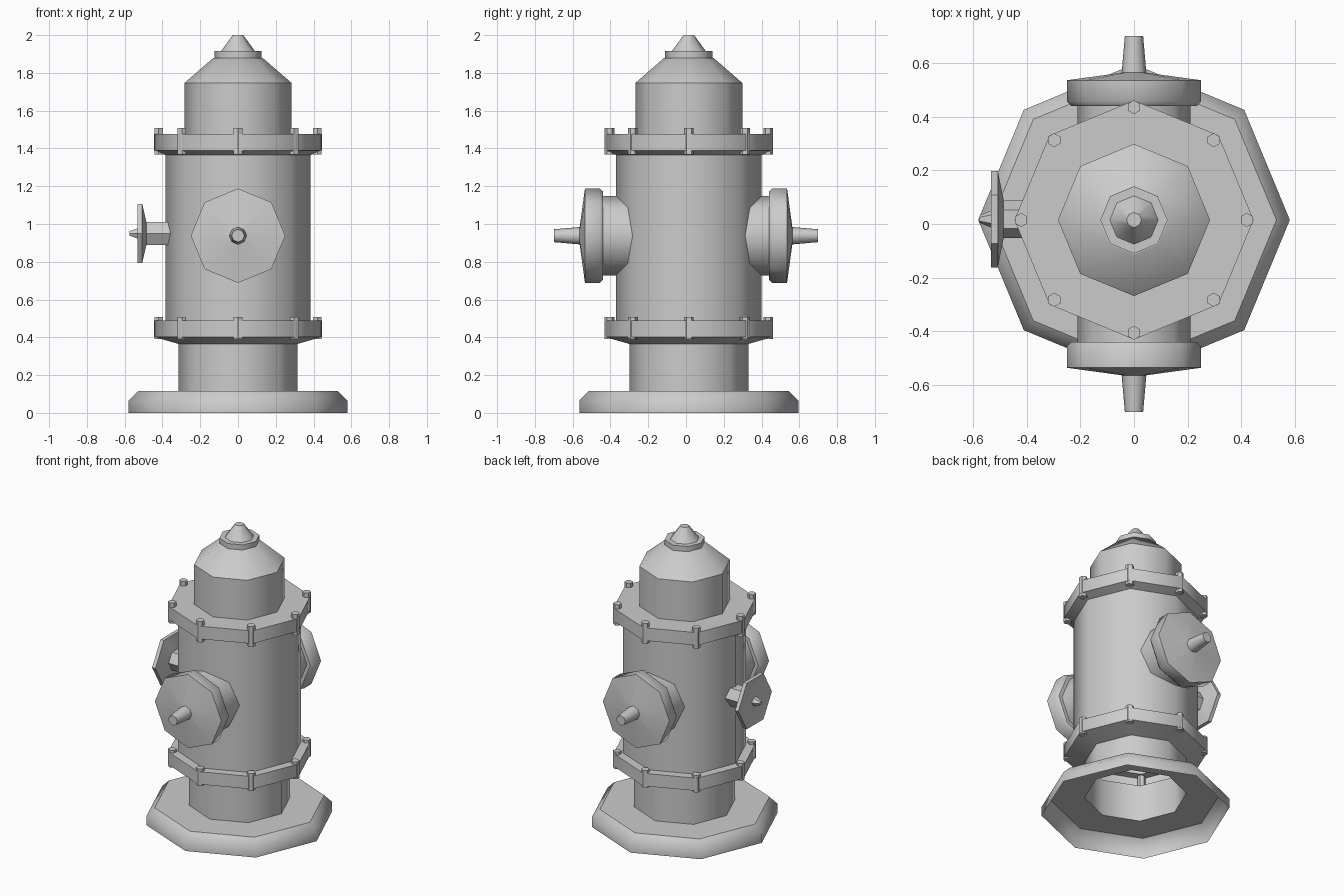
import bpy, bmesh
from math import radians, pi, cos, sin
from mathutils import Matrix

if "Cube" in bpy.data.objects:
    bpy.data.objects.remove(bpy.data.objects["Cube"])

CY = 0.015  # centre of the barrel in y


def lathe(name, profile, sides, matrix, cap_end=True):
    """Revolve (radius, height) points around local z, then place with matrix."""
    bm = bmesh.new()
    rings = []
    for r, h in profile:
        rings.append([bm.verts.new((r * cos(2 * pi * i / sides),
                                    r * sin(2 * pi * i / sides), h))
                      for i in range(sides)])
    for a, b in zip(rings, rings[1:]):
        for i in range(sides):
            j = (i + 1) % sides
            bm.faces.new((a[i], a[j], b[j], b[i]))
    if cap_end:
        bm.faces.new(rings[-1])
    bm.transform(matrix)
    bm.normal_update()
    me = bpy.data.meshes.new(name)
    bm.to_mesh(me)
    bm.free()
    ob = bpy.data.objects.new(name, me)
    bpy.context.collection.objects.link(ob)
    return ob


# Barrel: one hollow shell, open underneath
lathe("barrel", [
    (0.58, 0.0), (0.58, 0.065), (0.53, 0.115), (0.315, 0.115),   # foot
    (0.315, 0.365), (0.445, 0.402), (0.445, 0.488), (0.385, 0.488),  # lower flange
    (0.385, 1.365), (0.445, 1.39), (0.445, 1.477), (0.283, 1.477),   # upper flange
    (0.283, 1.747), (0.13, 1.88), (0.125, 1.88), (0.125, 1.915),     # bonnet
    (0.09, 1.915), (0.028, 2.0)], 8, Matrix.Translation((0, CY, 0)))

# Flange bolts
for label, z0, z1 in (("upper", 1.367, 1.507), ("lower", 0.39, 0.507)):
    for k in range(8):
        a = k * pi / 4
        place = Matrix.Translation((0.42 * cos(a), CY + 0.42 * sin(a), 0)) \
            @ Matrix.Rotation(pi / 2, 4, 'Z')
        lathe(f"{label}_bolt_{k + 1}",
              [(0.001, z0), (0.026, z0), (0.026, z1)], 6, place)

# Front and back hose outlets with caps and stems
outlet = [(0.21, 0.25), (0.21, 0.44), (0.235, 0.44), (0.25, 0.457),
          (0.25, 0.535), (0.046, 0.563), (0.034, 0.70)]
for label, ang in (("front", 90), ("back", -90)):
    lathe(label + "_outlet", outlet, 8,
          Matrix.Translation((0, 0, 0.938)) @ Matrix.Rotation(radians(ang), 4, 'X'))

# Side valve with hexagonal hand wheel, pointing to -x
lathe("side_valve", [
    (0.07, 0.33), (0.07, 0.485), (0.18, 0.507), (0.18, 0.532), (0.15, 0.526),
    (0.032, 0.53), (0.014, 0.575)], 6,
    Matrix.Translation((0, CY + 0.003, 0.95)) @ Matrix.Rotation(-pi / 2, 4, 'Y')
    @ Matrix.Rotation(pi / 2, 4, 'Z'))

# Soft shading across the facets, crisp at the rims
for ob in bpy.context.collection.objects:
    ob.select_set(True)
    bpy.context.view_layer.objects.active = ob
bpy.ops.object.shade_smooth_by_angle(angle=radians(46))
